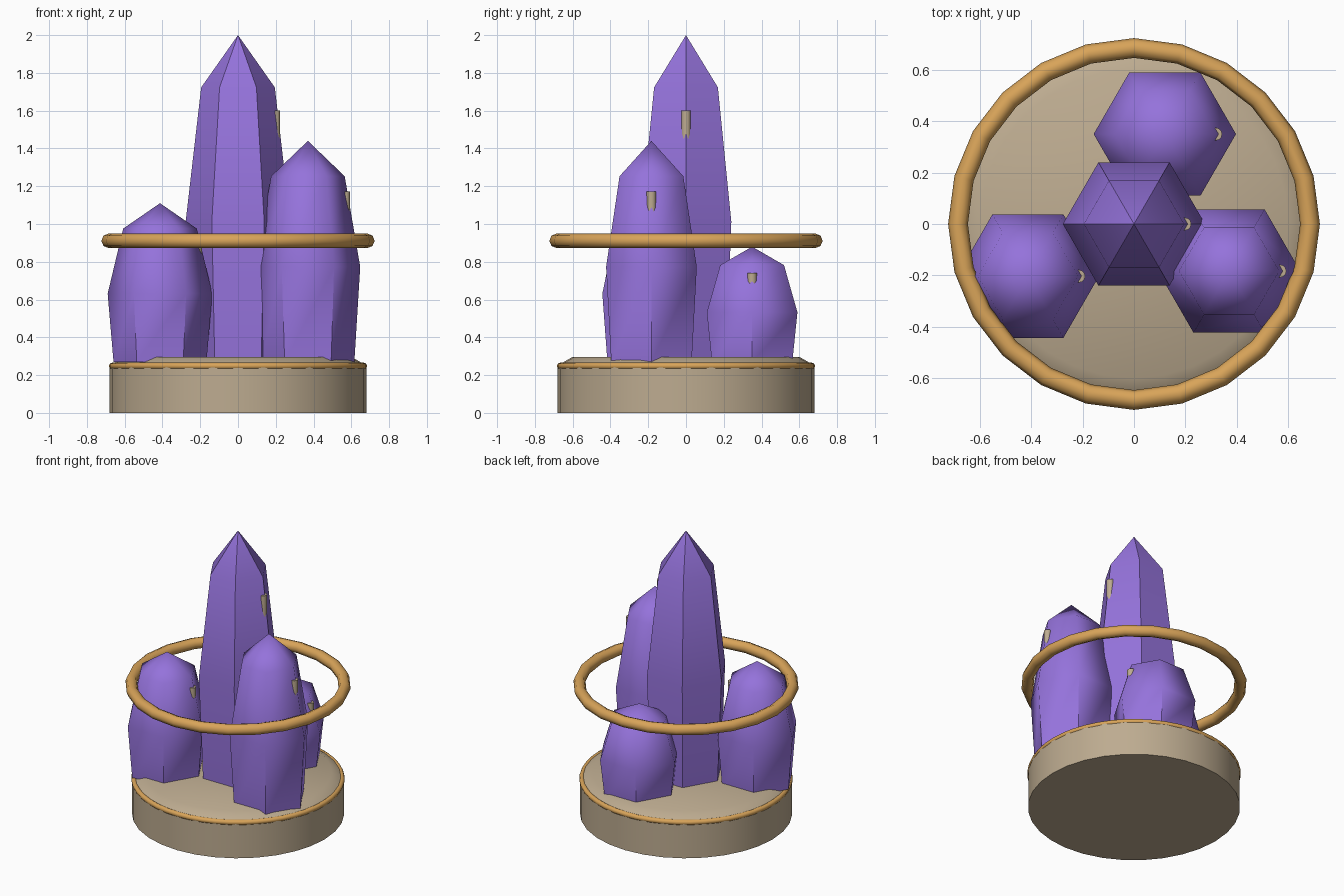
import bpy, bmesh, math
from mathutils import Vector

cube = bpy.data.objects.get("Cube")
if cube:
    bpy.data.objects.remove(cube, do_unlink=True)


def material(name, rgb):
    mat = bpy.data.materials.new(name)
    mat.use_nodes = True
    mat.diffuse_color = (*rgb, 1)
    mat.node_tree.nodes["Principled BSDF"].inputs["Base Color"].default_value = (*rgb, 1)
    return mat


purple = material("purple_crystal", (0.30, 0.17, 0.71))
gold = material("gold", (0.69, 0.37, 0.10))
stone = material("tan_stone", (0.51, 0.41, 0.28))


def finish(name, bm, mat):
    bmesh.ops.recalc_face_normals(bm, faces=bm.faces)
    mesh = bpy.data.meshes.new(name)
    bm.to_mesh(mesh)
    bm.free()
    mesh.materials.append(mat)
    obj = bpy.data.objects.new(name, mesh)
    bpy.context.collection.objects.link(obj)
    return obj


def lathe(name, profile, sides, mat, centre=(0, 0), sharp_angle=30):
    """Stack rings of (radius, z); a zero radius closes to a point."""
    bm = bmesh.new()
    rings = []
    for r, z in profile:
        count = sides if r else 1
        rings.append([bm.verts.new((centre[0] + r * math.cos(math.tau * i / sides),
                                    centre[1] + r * math.sin(math.tau * i / sides), z))
                      for i in range(count)])
    for low, high in zip(rings, rings[1:]):
        for i in range(sides):
            j = (i + 1) % sides
            if len(high) == 1:
                bm.faces.new((low[i], low[j], high[0]))
            else:
                bm.faces.new((low[i], low[j], high[j], high[i]))
    bm.faces.new(rings[0])
    if len(rings[-1]) > 1:
        bm.faces.new(rings[-1])
    bm.normal_update()
    for face in bm.faces:
        face.smooth = True
    for edge in bm.edges:
        edge.smooth = edge.calc_face_angle(0) < math.radians(sharp_angle)
    return finish(name, bm, mat)


def hoop(name, major, minor, z, segments, sides):
    bpy.ops.mesh.primitive_torus_add(location=(0, 0, z), major_radius=major, minor_radius=minor,
                                     major_segments=segments, minor_segments=sides)
    obj = bpy.context.object
    obj.name = name
    obj.data.materials.append(gold)
    bpy.ops.object.shade_smooth()


# Round plinth with a chamfered top, its trim and the floating hoop
lathe("base", [(0.68, 0), (0.68, 0.25), (0.65, 0.268), (0.6, 0.297)], 32, stone, sharp_angle=50)
hoop("base_trim", 0.666, 0.018, 0.248, 48, 8)
hoop("floating_ring", 0.685, 0.0385, 0.911, 24, 8)

# Hexagonal crystal towers, each with a small peg on its +x corner
FOOT = 0.27
towers = [("main", 0, 0, 2.0), ("left_front", 0.37, -0.183, 1.44),
          ("right_front", -0.413, -0.203, 1.11), ("back", 0.12, 0.35, 0.88)]
for label, x, y, top in towers:
    height = top - FOOT
    def level(fraction):
        return FOOT + height * fraction
    crystal = lathe(label + "_crystal",
                    [(0.246, FOOT), (0.277, level(0.43)), (0.195, level(0.84)), (0, top)],
                    6, purple, (x, y), 45)
    # Shorter crystals are rounded above their widest ring
    if label != "main":
        mesh = crystal.data
        sharp = mesh.attributes.get("sharp_edge")
        for edge in mesh.edges:
            highest = max(mesh.vertices[v].co.z for v in edge.vertices)
            if highest > level(0.5):
                sharp.data[edge.index].value = False
    lathe(label + "_peg", [(0.025, level(0.68)), (0.025, level(0.77))], 12, stone, (x + 0.198, y), 50)
